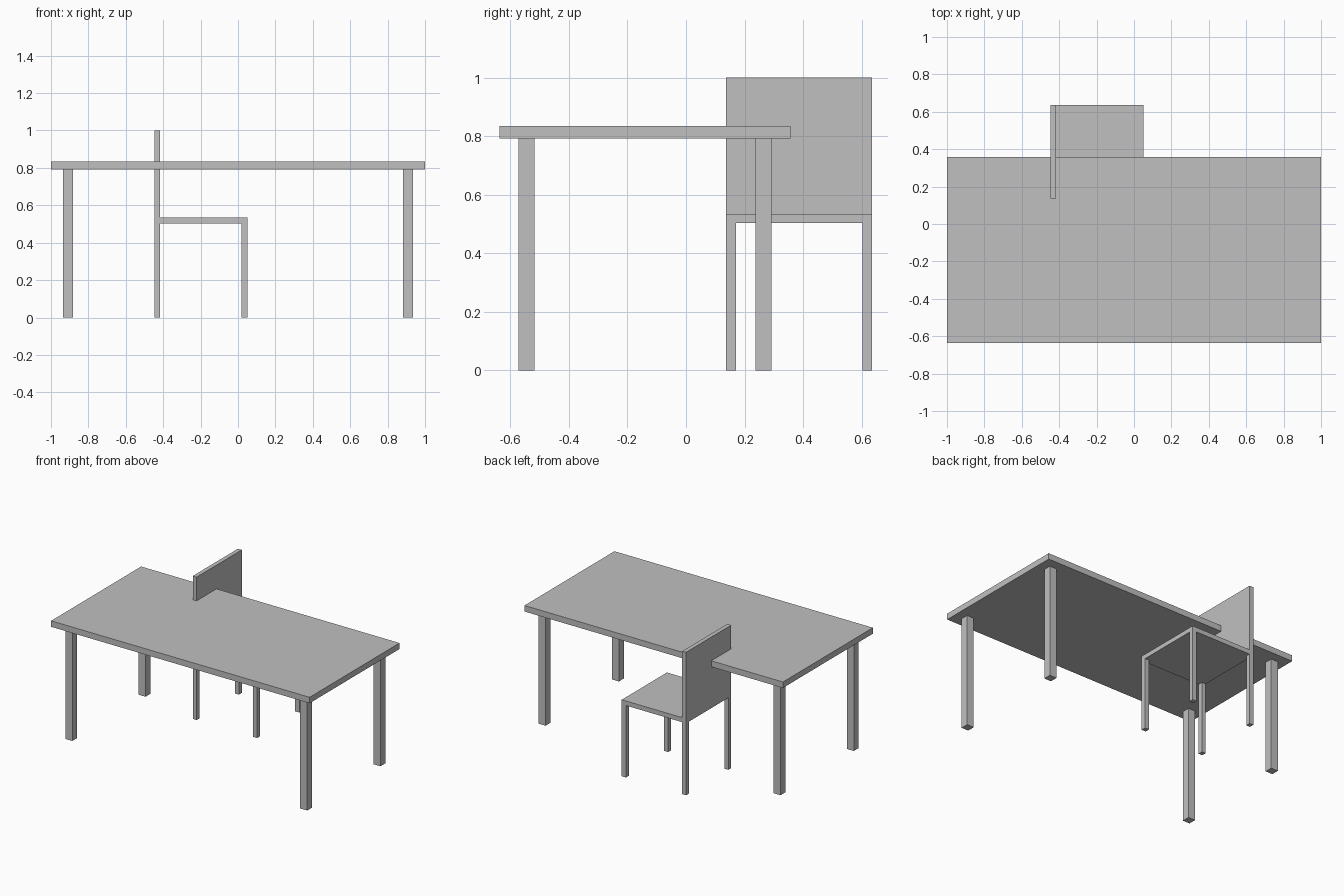
import bpy
import bmesh
from mathutils import Vector

cube = bpy.data.objects.get("Cube")
if cube:
    bpy.data.objects.remove(cube, do_unlink=True)

# Single plain grey for everything
GREY = (0.53, 0.53, 0.53, 1.0)
grey = bpy.data.materials.new("plain_grey")
grey.use_nodes = True
grey.diffuse_color = GREY
grey.node_tree.nodes["Principled BSDF"].inputs["Base Color"].default_value = GREY


def box(name, low, high):
    """Flat-faced block between two opposite corners."""
    low, high = Vector(low), Vector(high)
    bm = bmesh.new()
    bmesh.ops.create_cube(bm, size=1)
    bmesh.ops.scale(bm, vec=high - low, verts=bm.verts)
    mesh = bpy.data.meshes.new(name)
    bm.to_mesh(mesh)
    bm.free()
    mesh.materials.append(grey)
    obj = bpy.data.objects.new(name, mesh)
    obj.location = (low + high) / 2
    bpy.context.collection.objects.link(obj)
    return obj


# Table: top slab and four square legs set in from the edges
TABLE_Y, TABLE_UNDER = -0.14, 0.792
box("table_top", (-1, TABLE_Y - 0.497, TABLE_UNDER), (1, TABLE_Y + 0.497, 0.834))
leg = 0.027
for x, side in ((-0.909, "right"), (0.909, "left")):
    for y, end in ((TABLE_Y - 0.405, "front"), (TABLE_Y + 0.405, "back")):
        box(f"table_{end}_{side}_leg",
            (x - leg, y - leg, 0), (x + leg, y + leg, TABLE_UNDER))

# Chair: turned sideways, seat pushed partly under the table
X0, X1 = -0.446, 0.052
Y0, Y1 = 0.137, 0.636
SEAT_UNDER, SEAT_TOP = 0.503, 0.535
BACK, LEG = 0.03, 0.033
box("chair_seat", (X0, Y0, SEAT_UNDER), (X1, Y1, SEAT_TOP))
box("chair_backrest", (X0, Y0, SEAT_TOP), (X0 + BACK, Y1, 1.0))
for xa, xb, end in ((X0, X0 + BACK, "rear"), (X1 - LEG, X1, "fore")):
    for ya, yb, side in ((Y0, Y0 + LEG, "near"), (Y1 - LEG, Y1, "far")):
        box(f"chair_{end}_{side}_leg", (xa, ya, 0), (xb, yb, SEAT_UNDER))
